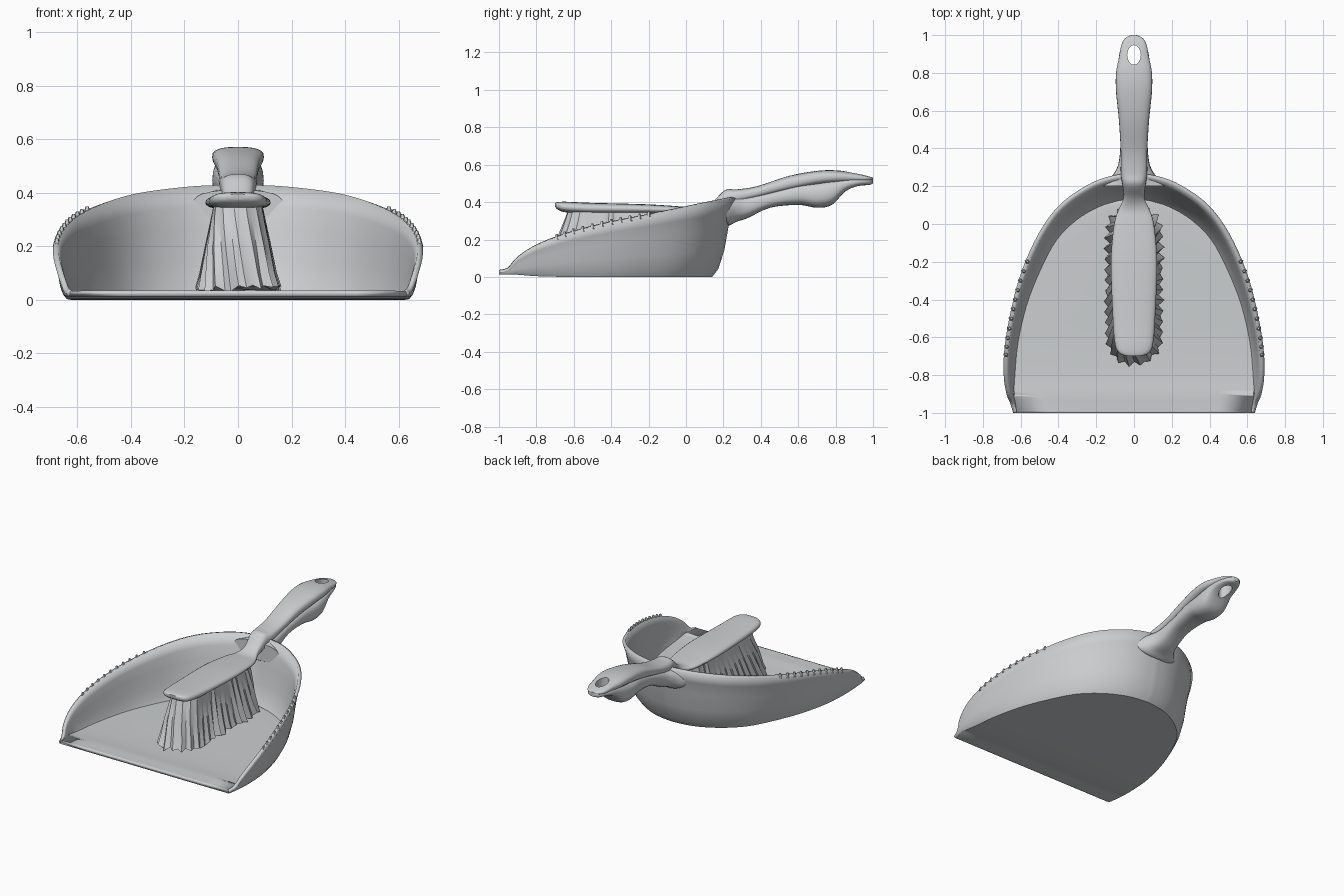
import bpy, bmesh, math, random
from mathutils import Vector

random.seed(4)
if "Cube" in bpy.data.objects:
    bpy.data.objects.remove(bpy.data.objects["Cube"], do_unlink=True)

grey = bpy.data.materials.new("pale_grey")
grey.use_nodes = True
grey.diffuse_color = (0.6, 0.62, 0.63, 1)
grey.node_tree.nodes["Principled BSDF"].inputs["Base Color"].default_value = grey.diffuse_color


def smooth_rows(rows, steps):
    """Catmull-Rom interpolation of equal-length tuples."""
    out = []
    for i in range(len(rows) - 1):
        quad = [Vector(rows[max(0, min(len(rows) - 1, i + k))]) for k in (-1, 0, 1, 2)]
        a, b, c, d = quad
        for s in range(steps):
            t = s / steps
            out.append(b + (c - a) * t / 2 + (a * 2 - b * 5 + c * 4 - d) * t * t / 2
                       + (b * 3 - a - c * 3 + d) * t ** 3 / 2)
    return out + [Vector(rows[-1])]


def loft(name, rings, closed=True, angle=40):
    """Skin a list of rings; closed rings get end caps."""
    bm = bmesh.new()
    grid = [[bm.verts.new(p) for p in ring] for ring in rings]
    n = len(grid[0])
    for a, b in zip(grid, grid[1:]):
        for j in range(n if closed else n - 1):
            k = (j + 1) % n
            bm.faces.new((a[j], a[k], b[k], b[j]))
    if closed:
        bm.faces.new(grid[0])
        bm.faces.new(grid[-1])
    bmesh.ops.remove_doubles(bm, verts=bm.verts, dist=0.0005)
    if closed:
        bmesh.ops.recalc_face_normals(bm, faces=bm.faces)
    mesh = bpy.data.meshes.new(name)
    bm.to_mesh(mesh)
    bm.free()
    mesh.materials.append(grey)
    ob = bpy.data.objects.new(name, mesh)
    bpy.context.collection.objects.link(ob)
    shade(ob, angle)
    return ob


def shade(ob, angle):
    bpy.ops.object.select_all(action='DESELECT')
    ob.select_set(True)
    bpy.context.view_layer.objects.active = ob
    bpy.ops.object.shade_smooth_by_angle(angle=math.radians(angle))


def power(v, e):
    return math.copysign(abs(v) ** e, v)


def tube(name, rows, e=0.75, n=24):
    """Rounded bar along y from (y, half width, bottom, top) rows."""
    rings = []
    for y, w, lo, hi in smooth_rows(rows, 4):
        rings.append([(w * power(math.cos(a), e), y,
                       (lo + hi) / 2 + (hi - lo) / 2 * power(math.sin(a), e))
                      for a in (math.tau * k / n for k in range(n))])
    return loft(name, rings)


# Pan shell: rim x, y, z and floor x, y, z from the lip to the back
stations = [
    (.64, -1, .022, .63, -1, .012), (.655, -.95, .04, .64, -.95, .012),
    (.675, -.9, .10, .645, -.9, .012), (.69, -.8, .165, .64, -.8, .004),
    (.685, -.65, .225, .625, -.63, 0), (.65, -.45, .28, .58, -.43, 0),
    (.595, -.25, .32, .51, -.25, 0), (.505, -.05, .36, .42, -.08, 0),
    (.395, .1, .39, .31, .03, 0), (.25, .205, .41, .19, .1, 0),
    (.12, .255, .42, .09, .13, 0), (0, .27, .42, 0, .14, 0)]
wall = [(1, 1), (.8, .82), (.66, .62), (.5, .34), (.25, .1), (0, 0)]
rim_path = smooth_rows(stations, 4)
rings = []
for r in rim_path:
    rim, floor = Vector(r[:3]), Vector(r[3:])
    half = []
    for h, v in wall:
        p = floor.lerp(rim, h)
        p.z = floor.z + (rim.z - floor.z) * v
        half.append(p)
    mid = [Vector((floor.x * s, floor.y, floor.z)) for s in (.7, .35, 0, -.35, -.7)]
    rings.append(half + mid + [Vector((-p.x, p.y, p.z)) for p in reversed(half)])
pan = loft("pan_shell", rings, closed=False, angle=50)
solid = pan.modifiers.new("thickness", 'SOLIDIFY')
solid.thickness = 0.022
solid.offset = -1

# Cleaning teeth along both side rims
for side in (1, -1):
    for k in range(11):
        r = rim_path[15 + k]
        bpy.ops.mesh.primitive_cone_add(vertices=5, radius1=.016, radius2=.006, depth=.03,
                                        location=(side * (r[0] - .012), r[1], r[2] + .004))
        tooth = bpy.context.object
        tooth.name = ("left" if side > 0 else "right") + "_comb_tooth"
        tooth.data.materials.append(grey)

# Pan handle below, brush handle, neck and head above
pan_handle = tube("pan_handle", [
    (.2, .17, .29, .41), (.23, .14, .275, .415), (.27, .105, .295, .425), (.33, .08, .315, .435),
    (.45, .072, .37, .46), (.6, .085, .385, .5), (.7, .095, .37, .51),
    (.78, .095, .385, .525), (.85, .085, .455, .53), (.92, .073, .485, .53),
    (.98, .048, .492, .53), (1, .015, .5, .525)])
brush = tube("brush_handle_and_head", [
    (-.7, .035, .375, .395), (-.685, .075, .36, .4), (-.64, .1, .345, .402),
    (-.5, .112, .338, .396), (-.2, .122, .338, .388), (0, .105, .335, .375),
    (.08, .08, .335, .372), (.14, .055, .34, .4), (.21, .062, .36, .465),
    (.27, .07, .39, .468), (.38, .07, .42, .485), (.55, .08, .46, .54),
    (.7, .095, .49, .567), (.8, .095, .5, .57), (.88, .08, .505, .56),
    (.95, .066, .51, .545), (.985, .045, .515, .535), (1, .012, .52, .53)])

# Hanging hole through both handles
bpy.ops.mesh.primitive_cylinder_add(vertices=20, radius=1, depth=.5, location=(0, .895, .5))
cutter = bpy.context.object
cutter.name = "hole_cutter"
cutter.scale = (.036, .052, 1)
for ob in (pan_handle, brush):
    cut = ob.modifiers.new("hole", 'BOOLEAN')
    cut.operation = 'DIFFERENCE'
    cut.solver = 'EXACT'
    cut.object = cutter
    bpy.context.view_layer.objects.active = ob
    bpy.ops.object.modifier_apply(modifier=cut.name)
    shade(ob, 40)
bpy.data.objects.remove(cutter, do_unlink=True)

# Bristles: a flared, folded skirt around a stadium outline
folds = 72
depth = [random.uniform(.3, 1) * (1 if k % 2 else -1) for k in range(folds)]
drop = [random.uniform(0, .025) for k in range(folds)]
skirt = []
for z, w, front, back, rough in ((.36, .088, -.63, .06, .002), (.3, .097, -.65, .07, .006),
                                 (.2, .115, -.69, .08, .01), (.1, .132, -.72, .09, .014),
                                 (.03, .145, -.745, .1, .018)):
    ring = []
    straight = back - front - 2 * w
    length = 2 * straight + math.tau * w
    for k in range(folds):
        s = length * k / folds
        if s < straight:
            base, out = Vector((w, front + w + s)), Vector((1, 0))
        elif s < straight + math.pi * w:
            a = (s - straight) / w
            out = Vector((math.cos(a), math.sin(a)))
            base = Vector((0, back - w)) + out * w
        elif s < 2 * straight + math.pi * w:
            base, out = Vector((-w, back - w - (s - straight - math.pi * w))), Vector((-1, 0))
        else:
            a = math.pi + (s - 2 * straight - math.pi * w) / w
            out = Vector((math.cos(a), math.sin(a)))
            base = Vector((0, front + w)) + out * w
        p = base + out * rough * depth[k]
        ring.append((p.x, p.y, z + (drop[k] if z < .05 else 0)))
    skirt.append(ring)
loft("bristles", skirt, angle=30)
